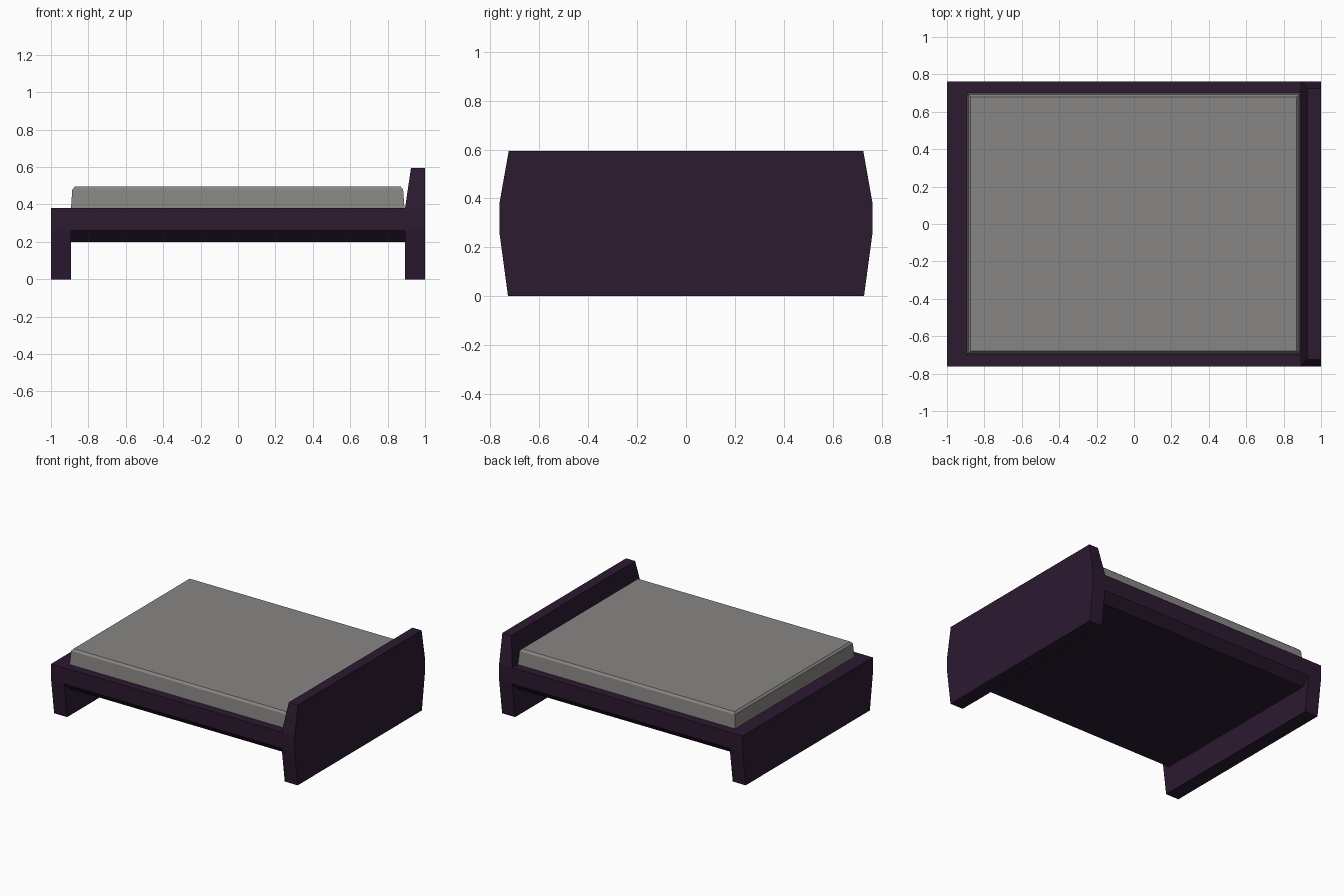
import bpy, bmesh

if "Cube" in bpy.data.objects:
    bpy.data.objects.remove(bpy.data.objects["Cube"])


def material(name, rgb):
    m = bpy.data.materials.new(name)
    m.diffuse_color = (*rgb, 1)
    m.use_nodes = True
    m.node_tree.nodes["Principled BSDF"].inputs["Base Color"].default_value = m.diffuse_color
    return m


def loft(name, sections, mat):
    """Stack rectangles (x min, x max, half depth, z) into a closed solid."""
    bm = bmesh.new()
    rings = [[bm.verts.new(p) for p in
              ((x0, -h, z), (x1, -h, z), (x1, h, z), (x0, h, z))]
             for x0, x1, h, z in sections]
    bm.faces.new(rings[0][::-1])
    bm.faces.new(rings[-1])
    for a, b in zip(rings, rings[1:]):
        for i in range(4):
            j = (i + 1) % 4
            bm.faces.new((a[i], a[j], b[j], b[i]))
    mesh = bpy.data.meshes.new(name)
    bm.to_mesh(mesh)
    bm.free()
    mesh.materials.append(mat)
    ob = bpy.data.objects.new(name, mesh)
    bpy.context.collection.objects.link(ob)
    return ob


wood = material("dark_wood", (0.025, 0.01, 0.03))
fabric = material("mattress_fabric", (0.25, 0.24, 0.23))

# End boards, flaring outward towards the rails
loft("footboard", [(-1, -0.893, 0.728, 0), (-1, -0.893, 0.763, 0.26),
                   (-1, -0.893, 0.763, 0.38)], wood)
loft("headboard", [(0.893, 1, 0.728, 0), (0.893, 1, 0.763, 0.26),
                   (0.893, 1, 0.763, 0.38), (0.925, 1, 0.725, 0.595)], wood)

# Bed base with an inward sloping underside
loft("bed_base", [(-0.893, 0.893, 0.70, 0.20), (-0.893, 0.893, 0.763, 0.26),
                  (-0.893, 0.893, 0.763, 0.38)], wood)

# Mattress with a small bevel around its top
loft("mattress", [(-0.893, 0.89, 0.70, 0.38), (-0.886, 0.883, 0.692, 0.48),
                  (-0.873, 0.87, 0.68, 0.495)], fabric)
